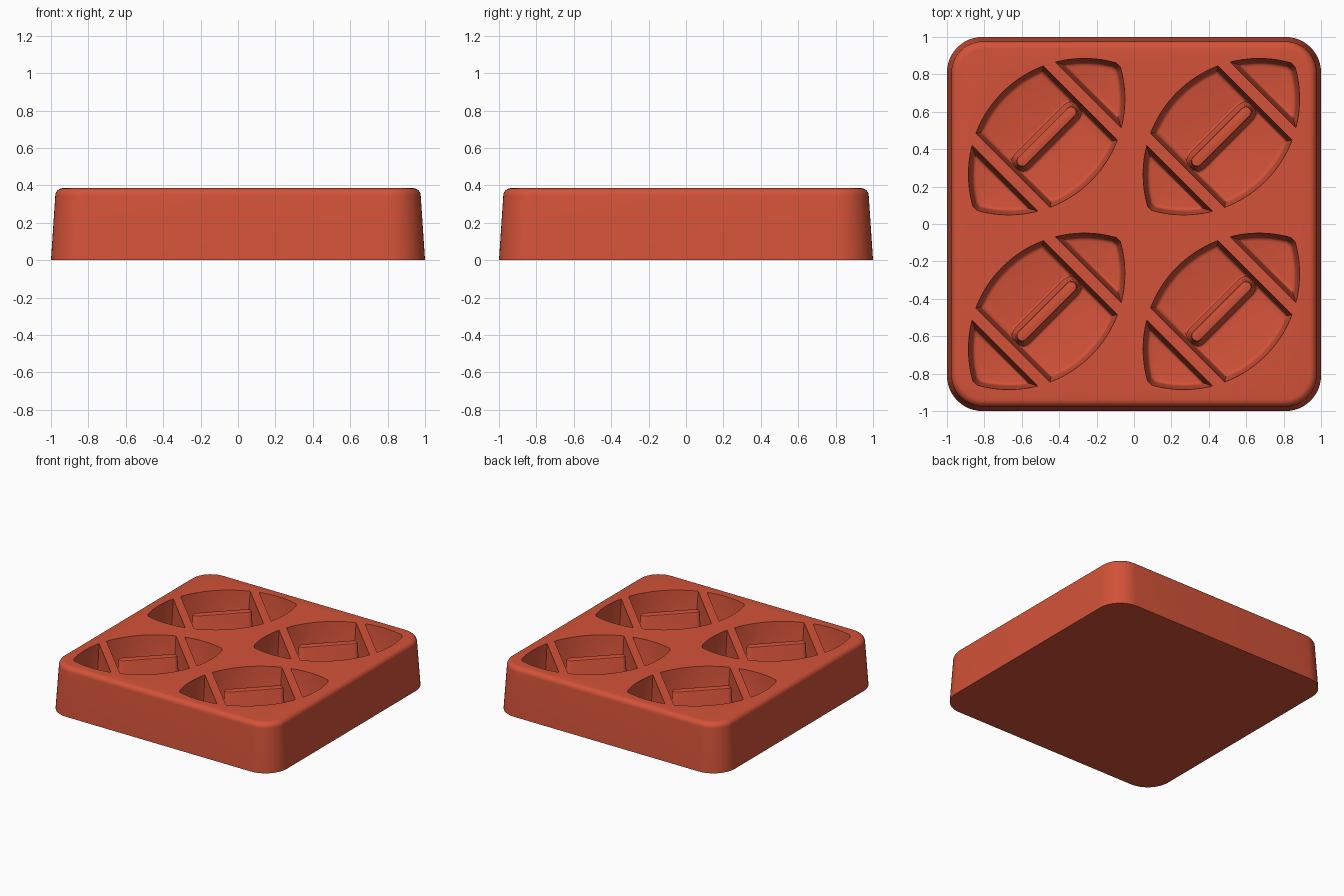
import bpy, bmesh
from math import sin, cos, pi, sqrt, radians
from mathutils import Matrix

HEIGHT, FLOOR = 0.385, 0.08
ARC, HALF = 0.62, 0.335          # lens arc radius and half width
PITCH = 0.467                    # cavity centre offset
cube = bpy.data.objects.get("Cube")
if cube:
    bpy.data.objects.remove(cube, do_unlink=True)

clay = bpy.data.materials.new("brick red")
clay.use_nodes = True
clay.diffuse_color = (0.65, 0.085, 0.04, 1)
clay.node_tree.nodes["Principled BSDF"].inputs["Base Color"].default_value = clay.diffuse_color


def loft(bm, rings):
    """Skin a closed solid through outlines given as (points, z)."""
    loops = [[bm.verts.new((x, y, z)) for x, y in pts] for pts, z in rings]
    for a, b in zip(loops, loops[1:]):
        for i in range(len(a)):
            j = (i + 1) % len(a)
            bm.faces.new((a[i], a[j], b[j], b[i]))
    bm.faces.new(loops[0][::-1])
    bm.faces.new(loops[-1])


def finish(bm, name):
    bmesh.ops.recalc_face_normals(bm, faces=bm.faces)
    mesh = bpy.data.meshes.new(name)
    bm.to_mesh(mesh)
    bm.free()
    mesh.materials.append(clay)
    ob = bpy.data.objects.new(name, mesh)
    bpy.context.collection.objects.link(ob)
    return ob


def smooth(ob):
    bpy.ops.object.select_all(action='DESELECT')
    ob.select_set(True)
    bpy.context.view_layer.objects.active = ob
    bpy.ops.object.shade_smooth_by_angle(angle=radians(32))


def rounded_square(half, radius, steps=12):
    pts = []
    for q in range(4):
        for i in range(steps + 1):
            a = (q + i / steps) * pi / 2
            sx, sy = (1, -1, -1, 1)[q], (1, 1, -1, -1)[q]
            pts.append((sx * (half - radius) + radius * cos(a),
                        sy * (half - radius) + radius * sin(a)))
    return pts


def lens_slice(u0, u1, inset, steps=20):
    """Part of a pointed lens between u0 and u1, shrunk by inset."""
    r, off = ARC - inset, ARC - HALF
    tip = sqrt(r * r - off * off) - 0.008
    lo, hi = max(u0 + inset, -tip), min(u1 - inset, tip)
    us = [lo + (hi - lo) * i / steps for i in range(steps + 1)]
    width = [sqrt(r * r - u * u) - off for u in us]
    return ([(u, -v) for u, v in zip(us, width)]
            + [(u, v) for u, v in zip(us[::-1], width[::-1])])


def stadium(half, radius, steps=10):
    pts = []
    for side in (1, -1):
        for i in range(steps + 1):
            a = -pi / 2 + pi * i / steps
            pts.append((side * (half + radius * cos(a)), side * radius * sin(a)))
    return pts


def place(bm, x, y):
    bm.transform(Matrix.Translation((x, y, 0)) @ Matrix.Rotation(pi / 4, 4, 'Z'))


# Drafted tray block with a rounded top edge
bm = bmesh.new()
rings = [(rounded_square(1.0, 0.19), 0)]
R = 0.04
for i in range(7):
    a = i / 6 * pi / 2
    shrink = 0.023 + R * (1 - cos(a))
    rings.append((rounded_square(1 - shrink, 0.19 - shrink * 0.8), HEIGHT - R + R * sin(a)))
loft(bm, rings)
tray = finish(bm, "tray_block")

# Cavity profile: (inset, height), drafted wall easing into the floor
profile = [(-0.003, 0.43), (0.02, FLOOR + 0.025), (0.024, FLOOR + 0.01),
           (0.031, FLOOR + 0.003), (0.042, FLOOR)]
centres = [(x, y) for x in (-PITCH, PITCH) for y in (-PITCH, PITCH)]
for x, y in centres:
    bm = bmesh.new()
    for u0, u1 in ((-0.255, 0.255), (0.315, 1), (-1, -0.315)):
        loft(bm, [(lens_slice(u0, u1, d), z) for d, z in profile])
    place(bm, x, y)
    cutter = finish(bm, "cavity_cutter")
    cutter.hide_render = True
    mod = tray.modifiers.new("cavity", 'BOOLEAN')
    mod.operation, mod.solver, mod.object = 'DIFFERENCE', 'EXACT', cutter
    bpy.context.view_layer.objects.active = tray
    bpy.ops.object.modifier_apply(modifier=mod.name)
    bpy.data.objects.remove(cutter, do_unlink=True)
smooth(tray)

# Upright rib in the middle of each cavity
for n, (x, y) in enumerate(centres, 1):
    bm = bmesh.new()
    loft(bm, [(stadium(0.185, w), z) for w, z in (
        (0.065, FLOOR - 0.01), (0.065, FLOOR), (0.055, FLOOR + 0.004),
        (0.048, FLOOR + 0.02), (0.031, 0.355), (0.027, 0.363), (0.02, 0.365))])
    place(bm, x, y)
    smooth(finish(bm, f"cavity_rib_{n}"))
